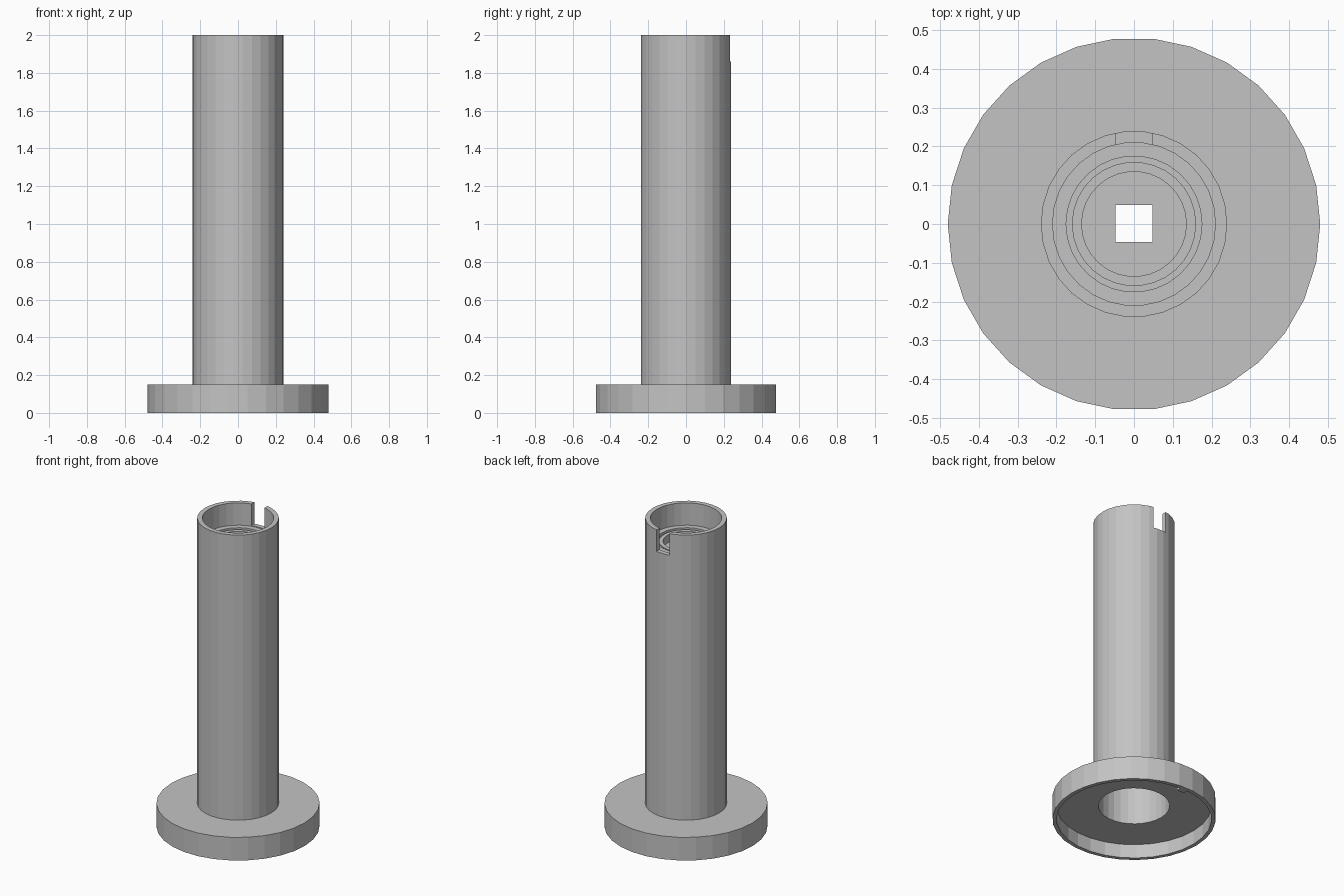
import bpy
import bmesh
from math import cos, sin, tau

SIDES = 30

cube = bpy.data.objects.get("Cube")
if cube:
    bpy.data.objects.remove(cube, do_unlink=True)

gray = bpy.data.materials.new("plain gray")
gray.use_nodes = True
gray.diffuse_color = (0.55, 0.55, 0.55, 1)
gray.node_tree.nodes["Principled BSDF"].inputs["Base Color"].default_value = gray.diffuse_color


def finish(name, bm):
    bmesh.ops.recalc_face_normals(bm, faces=bm.faces)
    mesh = bpy.data.meshes.new(name)
    bm.to_mesh(mesh)
    bm.free()
    mesh.materials.append(gray)
    obj = bpy.data.objects.new(name, mesh)
    bpy.context.collection.objects.link(obj)
    return obj


def lathe(name, profile):
    """Revolve a closed (radius, height) outline about the z axis."""
    bm = bmesh.new()
    rings = []
    for i in range(SIDES):
        a = tau * i / SIDES
        rings.append([bm.verts.new((r * cos(a), r * sin(a), z)) for r, z in profile])
    n = len(profile)
    for i in range(SIDES):
        here, there = rings[i], rings[(i + 1) % SIDES]
        for j in range(n):
            k = (j + 1) % n
            if profile[j][0] or profile[k][0]:
                bm.faces.new((here[j], there[j], there[k], here[k]))
    bmesh.ops.remove_doubles(bm, verts=bm.verts, dist=1e-5)
    return finish(name, bm)


def box(name, low, high):
    bm = bmesh.new()
    bmesh.ops.create_cube(bm, size=1)
    for v in bm.verts:
        v.co = [(a + b) / 2 + c * (b - a) for a, b, c in zip(low, high, v.co)]
    return finish(name, bm)


def cut(obj, cutter):
    cutter.hide_render = True
    mod = obj.modifiers.new("cut", 'BOOLEAN')
    mod.operation = 'DIFFERENCE'
    mod.solver = 'EXACT'
    mod.object = cutter
    graph = bpy.context.evaluated_depsgraph_get()
    mesh = bpy.data.meshes.new_from_object(obj.evaluated_get(graph))
    obj.modifiers.clear()
    obj.data = mesh
    bpy.data.objects.remove(cutter, do_unlink=True)


# Wide foot, hollow underneath
lathe("base_flange", [(0.21, 0.09), (0.456, 0.09), (0.456, 0), (0.48, 0),
                      (0.48, 0.15), (0.21, 0.15)])
box("base_locating_tab", (-0.025, 0.425, 0.0), (0.025, 0.46, 0.03))

# Column wall with a key slot at the back of its top
column = lathe("column_tube", [(0.21, 0.15), (0.24, 0.15), (0.24, 2), (0.21, 2)])
cut(column, box("slot_cutter", (-0.047, 0.15, 1.86), (0.047, 0.3, 2.1)))

# Stepped seat inside the top, with a square shaft hole
seat = lathe("shaft_seat", [(0, 1.6), (0.21, 1.6), (0.21, 1.855), (0.175, 1.855),
                            (0.175, 1.835), (0.16, 1.835), (0.16, 1.85),
                            (0.135, 1.85), (0.135, 1.8), (0, 1.8)])
cut(seat, box("square_cutter", (-0.048, -0.046, 1.5), (0.048, 0.049, 1.9)))
